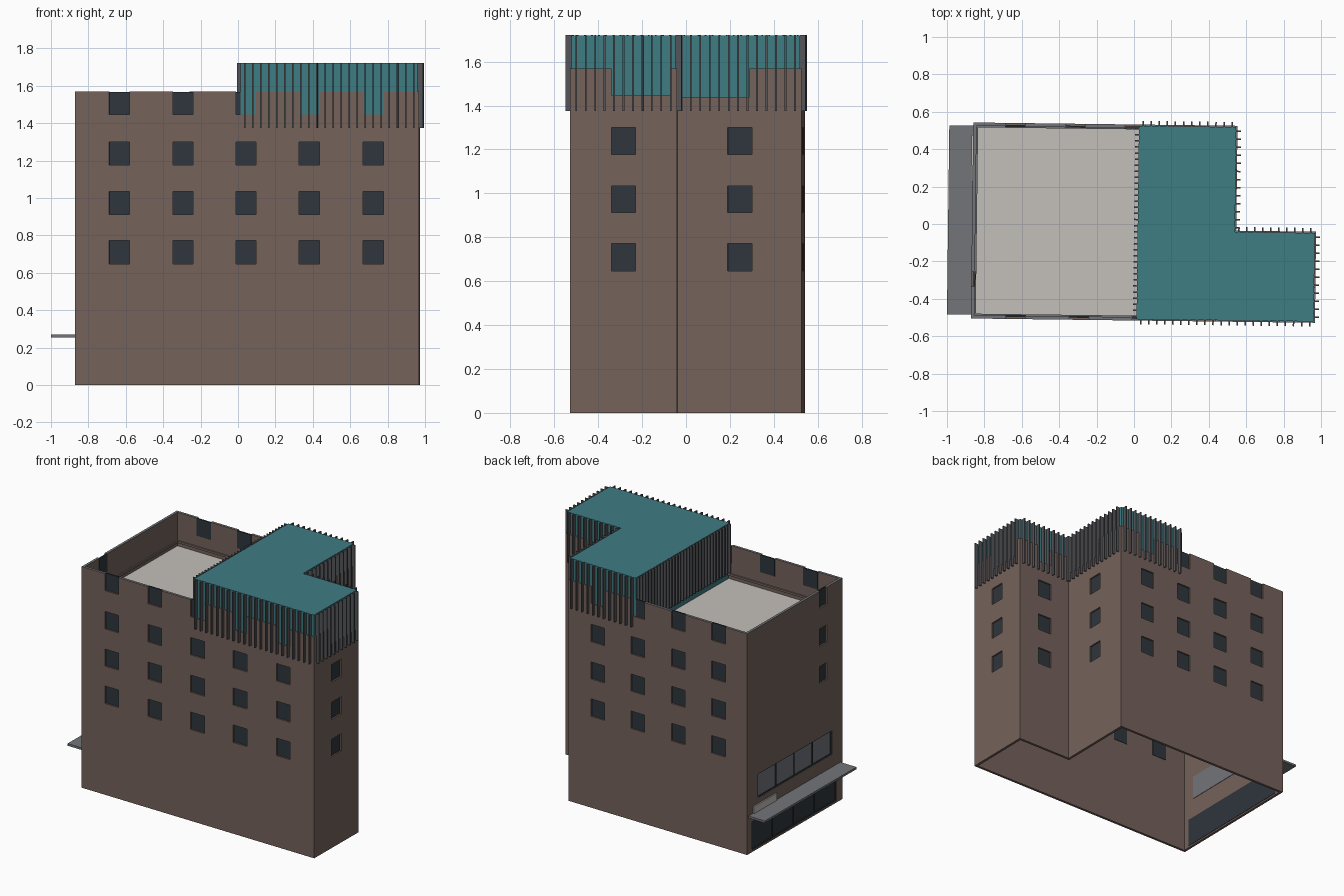
import bpy, bmesh, math
from mathutils import Matrix

if "Cube" in bpy.data.objects:
    bpy.data.objects.remove(bpy.data.objects["Cube"])

TURN = -0.0125            # whole block is turned slightly
TOP, WALL = 1.568, 0.018  # wall height and thickness
X0, X1, XN = -0.866, 0.974, 0.547
Y0, Y1, YN = -0.516, 0.532, -0.029


def material(name, rgb):
    m = bpy.data.materials.new(name)
    lin = [((c / 255 + 0.055) / 1.055) ** 2.4 for c in rgb]
    m.diffuse_color = (*lin, 1)
    m.use_nodes = True
    m.node_tree.nodes["Principled BSDF"].inputs["Base Color"].default_value = m.diffuse_color
    return m


BROWN = material("brown_cladding", (117, 98, 91))
TEAL = material("teal_panel", (62, 125, 131))
PALE = material("pale_roof", (196, 191, 186))
GLASS = material("dark_glass", (46, 54, 60))
GREY = material("mid_grey", (114, 117, 122))
FIN = material("fin_grey", (84, 85, 89))


def finish(name, bm, *mats):
    bmesh.ops.recalc_face_normals(bm, faces=bm.faces)
    me = bpy.data.meshes.new(name)
    bm.to_mesh(me)
    bm.free()
    for m in mats:
        me.materials.append(m)
    ob = bpy.data.objects.new(name, me)
    ob.rotation_euler.z = TURN
    bpy.context.collection.objects.link(ob)
    return ob


def add_box(bm, a, b):
    c = [(p + q) / 2 for p, q in zip(a, b)]
    s = [abs(q - p) for p, q in zip(a, b)]
    bmesh.ops.create_cube(bm, size=1, matrix=Matrix.Translation(c) @ Matrix.Diagonal((*s, 1)))


def boxes(name, items, mat):
    bm = bmesh.new()
    for a, b in items:
        add_box(bm, a, b)
    return finish(name, bm, mat)


def footprint(d=0.0, left=X0):
    """L-shaped outline, inset by d."""
    return [(left + d, Y0 + d), (X1 - d, Y0 + d), (X1 - d, YN - d),
            (XN - d, YN - d), (XN - d, Y1 - d), (left + d, Y1 - d)]


def prism(name, pts, z0, z1, mat):
    bm = bmesh.new()
    lo = [bm.verts.new((x, y, z0)) for x, y in pts]
    hi = [bm.verts.new((x, y, z1)) for x, y in pts]
    bm.faces.new(lo)
    bm.faces.new(hi)
    for i in range(len(pts)):
        j = (i + 1) % len(pts)
        bm.faces.new((lo[i], lo[j], hi[j], hi[i]))
    return finish(name, bm, mat)


def ring(name, outer, inner, z0, z1, mat, top_mat):
    """Hollow band between two outlines, with its own colour on top."""
    bm = bmesh.new()
    loops = [[bm.verts.new((x, y, z)) for x, y in pts]
             for pts, z in ((outer, z0), (outer, z1), (inner, z1), (inner, z0))]
    n = len(outer)
    for k in range(4):
        a, b = loops[k], loops[(k + 1) % 4]
        for i in range(n):
            j = (i + 1) % n
            bm.faces.new((a[i], a[j], b[j], b[i])).material_index = int(k == 1)
    return finish(name, bm, mat, top_mat)


# Each wall: axis it faces, position, outward sign
FACES = {"front": ("y", Y0, -1), "back": ("y", Y1, 1), "right": ("x", X1, 1),
         "inner_right": ("x", XN, 1), "inner_back": ("y", YN, 1), "left": ("x", X0, -1)}


def on_wall(face, u0, u1, z0, z1, d0, d1):
    """Box corners on a wall; depths are measured inward from its outer face."""
    axis, pos, sign = FACES[face]
    p, q = pos - sign * d0, pos - sign * d1
    if axis == "y":
        return (u0, p, z0), (u1, q, z1)
    return (p, u0, z0), (q, u1, z1)


# Window layout
ROWS = [(0.647, 0.771), (0.912, 1.033), (1.176, 1.30), (1.447, 1.60)]
windows = []
for face, centres, half, rows in (
        ("front", (-0.628, -0.288, 0.05, 0.387, 0.73), 0.054, ROWS),
        ("back", (-0.64, -0.32, 0.0, 0.317), 0.054, ROWS),
        ("inner_back", (0.757,), 0.054, ROWS),
        ("right", (-0.273,), 0.055, ROWS[:3]),
        ("inner_right", (0.252,), 0.055, ROWS[:3]),
        ("left", (-0.305,), 0.04, ROWS[1:])):
    windows += [(face, c - half, c + half, a, b) for c in centres for a, b in rows]

shop = ("left", -0.452, 0.478, 0.012, 0.215)
band = ("left", -0.40, 0.41, 0.36, 0.53)
notches = [("right", -0.328, YN - 0.03, 1.447, 1.60),
           ("inner_right", YN + 0.005, 0.297, 1.44, 1.60)]

# Outer walls with openings cut through
walls = ring("outer_walls", footprint(), footprint(WALL), 0, TOP, BROWN, GREY)
cutter = boxes("opening_cutter",
               [on_wall(*w, -0.02, 0.04) for w in windows + [shop, band] + notches], BROWN)
cutter.hide_render = True
mod = walls.modifiers.new("openings", "BOOLEAN")
mod.operation = "DIFFERENCE"
mod.solver = "EXACT"
mod.object = cutter
bpy.context.view_layer.objects.active = walls
walls.select_set(True)
bpy.ops.object.modifier_apply(modifier="openings")
bpy.data.objects.remove(cutter)

# Glazing set back in the openings
E = 0.003
boxes("window_glass", [on_wall(f, a - E, b + E, z0 - E, min(z1 + E, TOP - 0.001), 0.011, 0.021)
                       for f, a, b, z0, z1 in windows], GLASS)
boxes("shop_glass", [on_wall(*shop, 0.011, 0.021)], GLASS)
boxes("band_glass", [on_wall(*band, 0.011, 0.021)], GREY)


# Mullions and frames of the two wide openings
def frame_parts(opening, panes, w=0.006):
    f, a, b, z0, z1 = opening
    parts = []
    for i in range(panes + 1):
        u = a + w / 2 + (b - a - w) * i / panes
        parts.append(on_wall(f, u - w / 2, u + w / 2, z0, z1, 0.004, 0.012))
    for z in (z0, z1 - w):
        parts.append(on_wall(f, a, b, z, z + w, 0.004, 0.012))
    return parts


boxes("glazing_frames", frame_parts(shop, 4) + frame_parts(band, 4), GLASS)

# Entrance canopy and the plate above it
boxes("canopy", [((-0.994, -0.495, 0.255), (X0 + 0.01, 0.515, 0.27))], GREY)
boxes("canopy_plate", [on_wall("left", 0.215, 0.465, 0.27, 0.32, -0.008, 0.0)], PALE)

# Roof deck and the thin ledge around the parapet
prism("roof_deck", footprint(WALL - 0.002), 1.315, 1.33, PALE)
ring("parapet_ledge", footprint(WALL - 0.002), footprint(WALL + 0.008), 1.355, 1.37, BROWN, GREY)

# Teal rooftop storey
LEFT = 0.02
INSET = 0.007
storey = footprint(INSET, LEFT - INSET)
prism("rooftop_storey", storey, 1.325, 1.72, TEAL)

# Vertical fins all round the rooftop storey
bm = bmesh.new()
STEP, REACH, T = 0.043, 0.027, 0.004
for i, (ax, ay) in enumerate(storey):
    bx, by = storey[(i + 1) % len(storey)]
    length = math.hypot(bx - ax, by - ay)
    dx, dy = (bx - ax) / length, (by - ay) / length
    nx, ny = dy, -dx
    step = 0.032 if i == len(storey) - 1 else STEP
    n = round(length / step)
    for k in range(n):
        s = (k + 0.5) * length / n
        px, py = ax + dx * s, ay + dy * s
        reach = 0.02 if i == len(storey) - 1 else REACH
        add_box(bm, (px - dx * T, py - dy * T, 1.375),
                (px + dx * T + nx * reach, py + dy * T + ny * reach, 1.722))
finish("rooftop_fins", bm, FIN)
